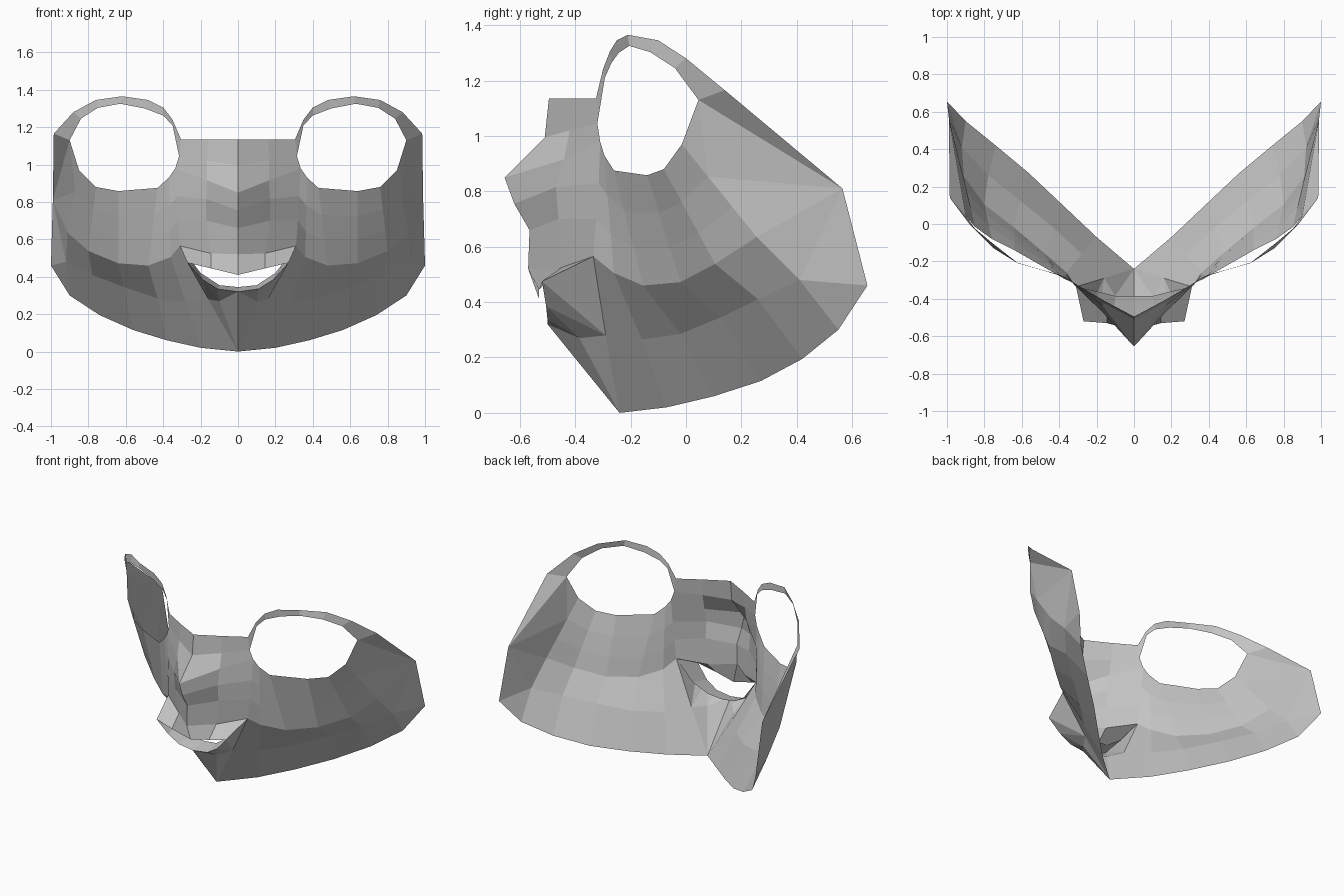
import bpy, bmesh
from mathutils import Vector

if "Cube" in bpy.data.objects:
    bpy.data.objects.remove(bpy.data.objects["Cube"])

grey = bpy.data.materials.new("mask_grey")
grey.diffuse_color = (0.55, 0.55, 0.55, 1)
grey.use_nodes = True
grey.node_tree.nodes["Principled BSDF"].inputs["Base Color"].default_value = grey.diffuse_color


def build(name, polys):
    """Make one half of a part from polygons, face it forward and mirror it."""
    bm = bmesh.new()
    for poly in polys:
        bm.faces.new([bm.verts.new(p) for p in poly])
    bmesh.ops.remove_doubles(bm, verts=bm.verts, dist=0.0005)
    bmesh.ops.recalc_face_normals(bm, faces=bm.faces)
    if sum(f.normal.y * f.calc_area() for f in bm.faces) > 0:
        bmesh.ops.reverse_faces(bm, faces=bm.faces)
    me = bpy.data.meshes.new(name)
    bm.to_mesh(me)
    bm.free()
    me.materials.append(grey)
    ob = bpy.data.objects.new(name, me)
    bpy.context.collection.objects.link(ob)
    mod = ob.modifiers.new("mirror", 'MIRROR')
    mod.use_clip = True


def strips(rows):
    """Quads between neighbouring rows of points."""
    return [(a[i], a[i + 1], b[i + 1], b[i])
            for a, b in zip(rows, rows[1:]) for i in range(len(a) - 1)]


def blend(a, b, t):
    return [tuple(Vector(p).lerp(Vector(q), t)) for p, q in zip(a, b)]


# Nose and upper lip: rows from brow to lip, centre line outward
nose = [
    [(0, -.495, 1.135), (.16, -.41, 1.135), (.305, -.325, 1.135)],
    [(0, -.51, .995), (.165, -.42, 1.02), (.315, -.32, 1.045)],
    [(0, -.655, .85), (.165, -.44, .915), (.335, -.31, .98)],
    [(0, -.62, .755), (.17, -.47, .815), (.325, -.315, .83)],
    [(0, -.565, .66), (.17, -.46, .70), (.32, -.325, .70)],
    [(0, -.57, .52), (.145, -.45, .525), (.31, -.335, .565)],
    [(0, -.53, .41), (.145, -.53, .445), (.27, -.52, .475)],
]
build("nose_and_upper_lip", strips(nose))

# Cheek: rows from the eye opening down to the lower edge
eye_low = [nose[2][2], (.37, -.295, .93), (.43, -.26, .875),
           (.64, -.14, .858), (.76, -.08, .88), (.85, -.015, .97)]
mid = [nose[5][2], (.36, -.26, .505), (.48, -.155, .46),
       (.64, -.02, .472), (.8, .105, .538), (.91, .255, .635)]
low = [(.16, -.29, .28), (.28, -.16, .265), (.43, -.02, .285),
       (.61, .125, .345), (.78, .26, .41), (.92, .41, .48)]
rim = [(0, -.24, 0), (.2, -.07, .02), (.38, .1, .06),
       (.56, .27, .115), (.74, .42, .195), (.9, .55, .3)]
upper_a, upper_b = blend(eye_low, mid, .35), blend(eye_low, mid, .68)
upper_a[0], upper_b[0] = nose[3][2], nose[4][2]
cheek = strips([eye_low, upper_a, upper_b, mid, low, rim])

# Outer side of the cheek, sweeping back to the rear corner
eye_out, temple = (.9, .045, 1.13), (.985, .14, 1.165)
wing, corner = (.99, .565, .81), (1, .655, .46)
cheek += [(eye_low[5], eye_out, upper_a[5]),
          (eye_out, wing, upper_a[5]), (upper_a[5], wing, upper_b[5]),
          (upper_b[5], wing, mid[5]), (eye_out, temple, wing),
          (mid[5], wing, low[5]), (low[5], wing, corner),
          (low[5], corner, rim[5])]
build("cheek", cheek)

# Thin band over the eye opening
band_out = [nose[0][2], (.35, -.3, 1.24), (.40, -.275, 1.305),
            (.48, -.25, 1.345), (.62, -.21, 1.365), (.76, -.1, 1.345),
            (.88, 0, 1.28), temple]
band_in = [nose[1][2], (.35, -.293, 1.21), (.40, -.27, 1.262),
           (.5, -.243, 1.3), (.63, -.205, 1.325), (.75, -.13, 1.303),
           (.84, -.04, 1.245), eye_out]
build("eye_band", strips([band_out, band_in]))

# Lower lip shelf and jaw
lip = [(0, -.5, .32), (.11, -.5, .335), (.19, -.505, .385), nose[6][2]]
shelf = [(0, -.385, .345), (.1, -.385, .355), (.2, -.36, .42), mid[0]]
fold = (.1, -.385, .27)
build("lower_lip", strips([lip, shelf]))
build("jaw", [(lip[0], lip[1], fold), (lip[0], fold, rim[0]),
              (lip[1], lip[2], fold), (fold, low[0], rim[0]),
              (lip[2], low[0], fold), (lip[2], lip[3], low[0]),
              (lip[3], mid[0], low[0])])
